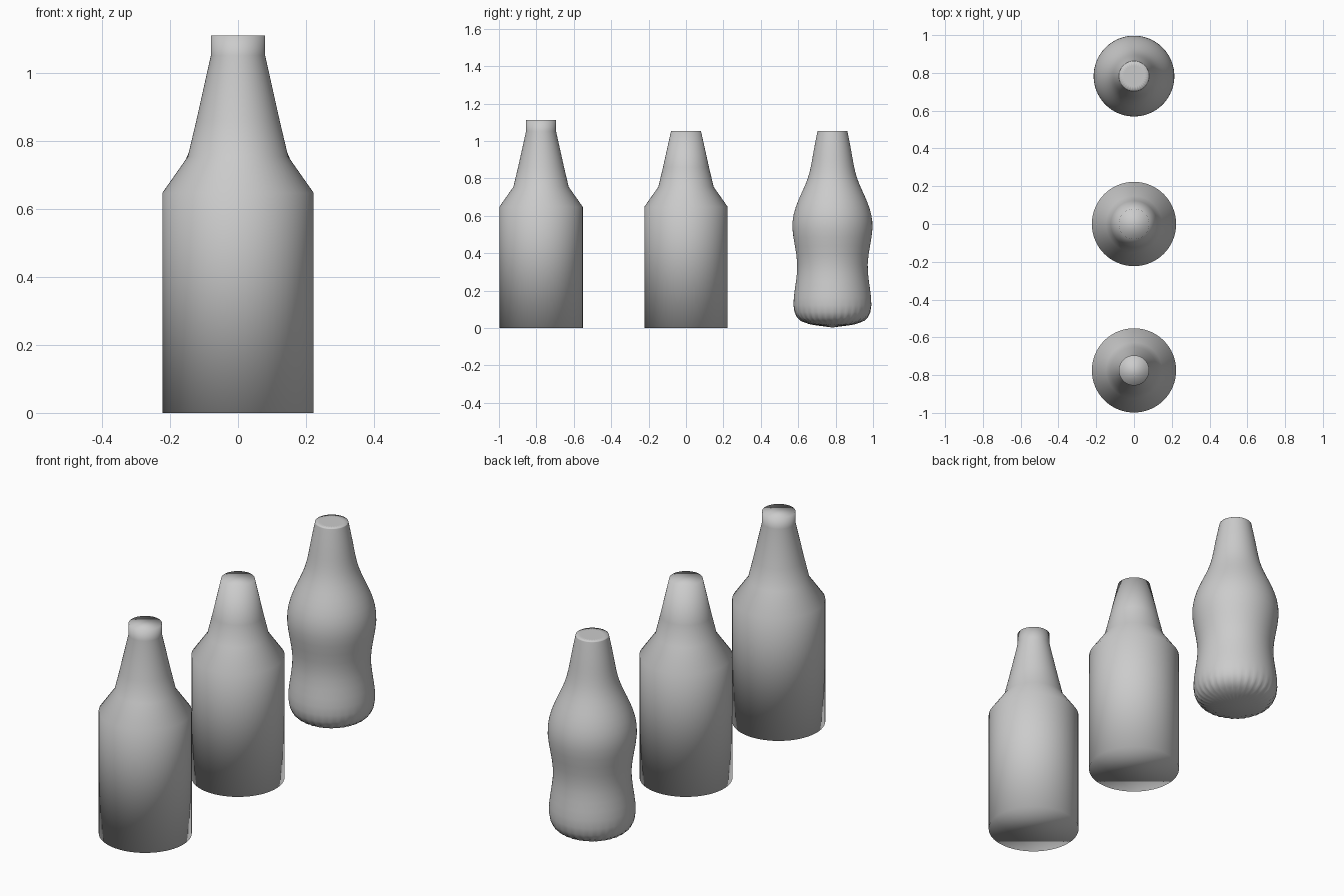
import bpy, bmesh
from math import cos, sin, tau

if "Cube" in bpy.data.objects:
    bpy.data.objects.remove(bpy.data.objects["Cube"])

SIDES = 64


def lathe(name, profile, y, sides=SIDES, soft=False):
    """Revolve (radius, height) rings about z and cap both ends."""
    bm = bmesh.new()
    rings = [[bm.verts.new((r * cos(tau * i / sides), r * sin(tau * i / sides), z))
              for i in range(sides)] for r, z in profile]
    for low, high in zip(rings, rings[1:]):
        for i in range(sides):
            j = (i + 1) % sides
            bm.faces.new((low[i], low[j], high[j], high[i]))
    bm.faces.new(rings[0][::-1])
    top = bm.faces.new(rings[-1])
    if soft:
        # keep the mouth rim crisp under subdivision
        crease = bm.edges.layers.float.new("crease_edge")
        for e in top.edges:
            e[crease] = 1.0
    for f in bm.faces:
        f.smooth = True
    mesh = bpy.data.meshes.new(name)
    bm.to_mesh(mesh)
    bm.free()
    obj = bpy.data.objects.new(name, mesh)
    obj.location.y = y
    bpy.context.collection.objects.link(obj)
    if soft:
        sub = obj.modifiers.new("soften", 'SUBSURF')
        sub.levels = sub.render_levels = 2
    return obj


# straight bottle body and tapered neck
body = [(0.223, 0), (0.223, 0.648), (0.148, 0.755), (0.123, 0.86), (0.08, 1.053)]
lathe("plain_bottle", body, 0.0)

# same bottle with a short mouth collar
lathe("collared_bottle", body + [(0.08, 1.112)], -0.775)

# soft bottle with a pinched waist
waisted = [(0.203, 0), (0.218, 0.16), (0.172, 0.34), (0.232, 0.54), (0.19, 0.68),
           (0.125, 0.80), (0.105, 0.93), (0.083, 1.04), (0.08, 1.053)]
lathe("waisted_bottle", waisted, 0.783, sides=32, soft=True)
